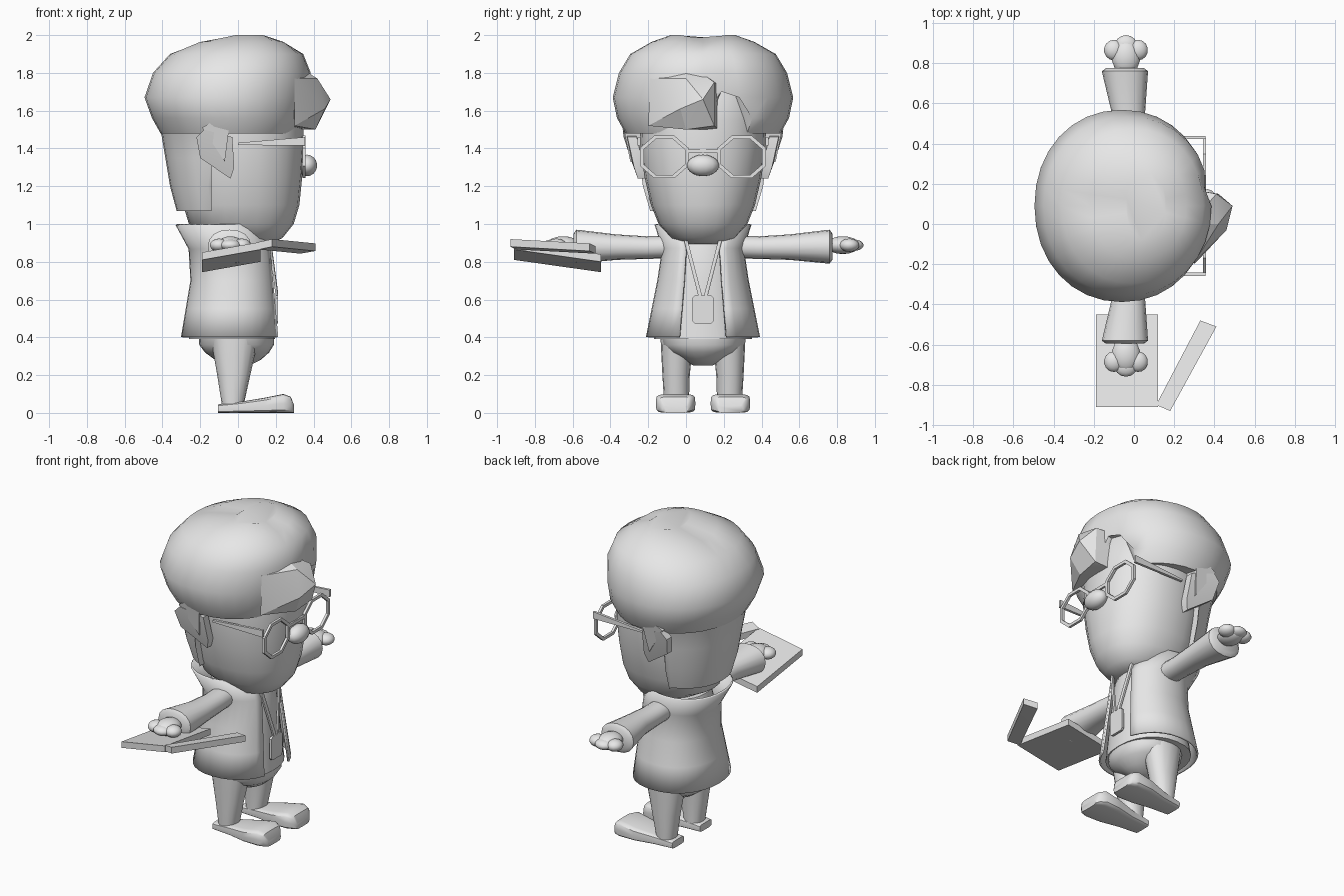
import bpy, bmesh, math
from mathutils import Matrix, Vector

if "Cube" in bpy.data.objects:
    bpy.data.objects.remove(bpy.data.objects["Cube"], do_unlink=True)

MID = 0.09          # the figure's own centre line in y; it looks towards +x
grey = bpy.data.materials.new("plain_grey")
grey.use_nodes = True
grey.diffuse_color = (0.8, 0.8, 0.8, 1)
grey.node_tree.nodes["Principled BSDF"].inputs["Base Color"].default_value = (0.8, 0.8, 0.8, 1)


def finish(name, bm, angle=40):
    bmesh.ops.recalc_face_normals(bm, faces=bm.faces[:])
    mesh = bpy.data.meshes.new(name)
    bm.to_mesh(mesh)
    bm.free()
    mesh.materials.append(grey)
    ob = bpy.data.objects.new(name, mesh)
    bpy.context.collection.objects.link(ob)
    bpy.ops.object.select_all(action='DESELECT')
    ob.select_set(True)
    bpy.context.view_layer.objects.active = ob
    bpy.ops.object.shade_smooth_by_angle(angle=math.radians(angle))
    return ob


def upright(t, a, b):
    return Vector((a, MID + b, t))


def loft(name, rings, put=upright, n=24, p=2.2, caps=True, edit=None, skip=(), angle=40):
    """Skin rings given as (position, a_min, a_max, b_min, b_max)."""
    bm = bmesh.new()
    rows = []
    for t, a0, a1, b0, b1 in rings:
        row = []
        for i in range(n):
            w = math.tau * i / n
            c, s = math.cos(w), math.sin(w)
            u = math.copysign(abs(c) ** (2 / p), c)
            v = math.copysign(abs(s) ** (2 / p), s)
            co = put(t, (a0 + a1) / 2 + u * (a1 - a0) / 2, (b0 + b1) / 2 + v * (b1 - b0) / 2)
            row.append(bm.verts.new(edit(co) if edit else co))
        rows.append(row)
    for low, high in zip(rows, rows[1:]):
        for i in range(n):
            if i not in skip:
                j = (i + 1) % n
                bm.faces.new((low[i], low[j], high[j], high[i]))
    if caps:
        bm.faces.new(rows[0][::-1])
        bm.faces.new(rows[-1])
    return finish(name, bm, angle)


def even(rings):
    return [(t, a0, a1, -h, h) for t, a0, a1, h in rings]


def hull(name, points, angle=25):
    bm = bmesh.new()
    for co in points:
        bm.verts.new(co)
    out = bmesh.ops.convex_hull(bm, input=bm.verts[:])
    loose = [v for v in bm.verts if not v.link_faces]
    bmesh.ops.delete(bm, geom=loose, context='VERTS')
    return finish(name, bm, angle)


def bar(name, start, end, ry, rz, rx=0.006):
    hull(name, [Vector(c) + Vector((i * rx, j * ry, k * rz)) for c in (start, end)
                for i in (-1, 1) for j in (-1, 1) for k in (-1, 1)])


def blob(name, centre, radii, u=14, v=9):
    bm = bmesh.new()
    bmesh.ops.create_uvsphere(bm, u_segments=u, v_segments=v, radius=1,
                              matrix=Matrix.Translation(centre) @ Matrix.Diagonal((*radii, 1)))
    finish(name, bm, 60)


# Head and nose
loft("head", even([(0.895, 0, 0.17, 0.09), (0.925, -0.12, 0.235, 0.17), (1.0, -0.26, 0.295, 0.235),
                   (1.1, -0.29, 0.325, 0.275), (1.25, -0.31, 0.34, 0.31), (1.4, -0.32, 0.35, 0.33),
                   (1.55, -0.32, 0.345, 0.335), (1.75, -0.3, 0.32, 0.32), (1.85, -0.2, 0.2, 0.2)]), angle=50)
blob("nose", (0.365, MID, 1.31), (0.055, 0.085, 0.057))


# Hair: cap with a raised notch in the fringe, nape, and forelock
def fringe_notch(co):
    if co.x > 0.22 and 0.14 < co.y < 0.28:
        co.z = max(co.z, 1.7)
        co.x = min(co.x, 0.35)
    return co


def crown_dip(co):
    co = fringe_notch(co)
    if co.z > 1.95:
        co.z -= 0.02 * max(0, 1 - abs(co.y - MID) / 0.12)
    return co


loft("hair_cap", even([(1.5, -0.3, 0.28, 0.3), (1.48, -0.41, 0.32, 0.41), (1.56, -0.455, 0.36, 0.455),
                       (1.67, -0.495, 0.375, 0.478), (1.8, -0.45, 0.385, 0.445), (1.9, -0.36, 0.345, 0.385),
                       (1.965, -0.22, 0.26, 0.27), (2.0, -0.04, 0.16, 0.17)]), n=32, p=2.1, edit=crown_dip, angle=50)


def behind_ears(co):
    co.x = min(co.x, -0.14)
    return co


loft("hair_nape", even([(1.07, -0.325, 0.32, 0.28), (1.2, -0.36, 0.335, 0.318), (1.35, -0.385, 0.35, 0.338),
                        (1.47, -0.405, 0.36, 0.36), (1.56, -0.43, 0.36, 0.39)]), n=32, edit=behind_ears)
hull("forelock", [(0.3, 0.17, 1.5), (0.3, 0.17, 1.74), (0.42, 0.15, 1.52), (0.41, 0.15, 1.75),
                  (0.49, 0.09, 1.66), (0.46, -0.03, 1.61), (0.41, 0, 1.5), (0.42, 0, 1.77),
                  (0.3, -0.2, 1.52), (0.3, -0.19, 1.77), (0.28, 0, 1.86)])

# Jacket with an open front, shirt and seat of the trousers
jacket = loft("jacket", even([(0.4, -0.29, 0.22, 0.29), (0.55, -0.265, 0.205, 0.26), (0.7, -0.24, 0.19, 0.23),
                              (0.87, -0.25, 0.175, 0.205), (1.0, -0.32, 0.13, 0.245)]),
              n=32, caps=False, skip=(30, 31, 0, 1))
rim = jacket.modifiers.new("cloth", 'SOLIDIFY')
rim.thickness = 0.012
loft("shirt", even([(0.39, -0.26, 0.195, 0.26), (0.7, -0.22, 0.175, 0.21),
                    (0.87, -0.22, 0.16, 0.185), (0.95, -0.2, 0.13, 0.17)]))
loft("trouser_seat", even([(0.25, -0.05, 0.06, 0.05), (0.28, -0.12, 0.12, 0.1), (0.32, -0.175, 0.165, 0.18),
                           (0.36, -0.205, 0.19, 0.215), (0.42, -0.21, 0.19, 0.225)]))

# Paired parts
for side, s in (("right", -1), ("left", 1)):
    def flip(t, a, b):
        return Vector((a, MID + s * b, t))

    def outward(t, a, b):
        return Vector((a, MID + s * t, b))

    def forward(t, a, b):
        return Vector((t, MID + s * a, b))

    loft(side + "_leg", [(0.04, -0.085, 0.03, 0.075, 0.205), (0.2, -0.11, 0.065, 0.07, 0.215),
                         (0.4, -0.145, 0.11, 0.05, 0.225)], flip, n=16)
    loft(side + "_shoe", [(-0.105, 0.08, 0.2, 0, 0.045), (0.02, 0.07, 0.215, 0, 0.06),
                          (0.14, 0.045, 0.245, 0, 0.08), (0.24, 0.04, 0.25, 0, 0.1),
                          (0.28, 0.06, 0.235, 0, 0.085), (0.297, 0.08, 0.21, 0, 0.04)], forward, n=16, p=5)
    loft(side + "_sleeve", [(0.12, -0.1, 0.04, 0.82, 0.94), (0.3, -0.1, 0.045, 0.815, 0.935),
                            (0.46, -0.11, 0.055, 0.81, 0.945), (0.67, -0.16, 0.07, 0.79, 0.97),
                            (0.685, -0.14, 0.05, 0.81, 0.95)], outward, n=16)
    # Hand: palm, knuckles and fingertips
    for part, x, d, r in (("palm", -0.04, 0.74, (0.072, 0.09, 0.047)),
                          ("thumb", 0.02, 0.775, (0.05, 0.052, 0.035)),
                          ("little_finger", -0.1, 0.775, (0.05, 0.052, 0.035)),
                          ("fingertips", -0.04, 0.8, (0.056, 0.05, 0.03))):
        blob(side + "_" + part, (x, MID + s * d, 0.888), r)
    # Ear and the lock of hair hanging over it
    ear = [(-0.22, 1.46, 0.42), (-0.18, 1.5, 0.425), (-0.03, 1.46, 0.4), (-0.02, 1.3, 0.365),
           (-0.04, 1.24, 0.345), (-0.2, 1.35, 0.385)]
    hull(side + "_ear", [(x, MID + s * d, z) for x, z, e in ear for d in (e, e - 0.05)])
    lock = [(-0.19, 1.51), (-0.07, 1.33), (-0.035, 1.6)]
    hull(side + "_sideburn", [(x, MID + s * d, z) for x, z in lock
                              for d in (0.33, 0.385 + (z - 1.33) * 0.2)])
    # Spectacles: octagonal rim and tapering arm
    bm = bmesh.new()
    loops = []
    for k, x in ((1, 0.342), (1, 0.358), (0.84, 0.358), (0.84, 0.342)):
        loops.append([bm.verts.new((x, MID + s * 0.205 + 0.14 * k * math.cos(w), 1.355 + 0.122 * k * math.sin(w)))
                      for w in (math.tau * (i + 0.5) / 8 for i in range(8))])
    for one, two in zip(loops, loops[1:] + loops[:1]):
        for i in range(8):
            j = (i + 1) % 8
            bm.faces.new((one[i], one[j], two[j], two[i]))
    finish(side + "_spectacle_rim", bm, 25)
    y = MID + s * 0.34
    hull(side + "_spectacle_arm", [(x, y + e, z) for e in (-0.008, 0.008)
                                   for x, z in ((0.355, 1.46), (0.355, 1.415), (0.0, 1.43), (0.0, 1.418))])
    bar(side + "_lanyard_strap", (0.168, MID + s * 0.09, 0.91), (0.207, MID + s * 0.015, 0.62), 0.007, 0.012)
bar("spectacle_bridge", (0.35, MID - 0.08, 1.385), (0.35, MID + 0.08, 1.385), 0.004, 0.01)

# Name badge with clipped corners
hull("badge", [(x, MID + i * y, 0.547 + j * z) for x in (0.198, 0.213) for i in (-1, 1) for j in (-1, 1)
               for y, z in ((0.055, 0.062), (0.043, 0.075))])

# Tablet held under the right hand, with its narrow folded-out edge
for name, base in (("tablet", [(0.12, -0.91, 0.865), (0.12, -0.45, 0.80),
                               (-0.19, -0.91, 0.81), (-0.19, -0.45, 0.745)]),
                   ("tablet_flap", [(0.11, -0.9, 0.865), (0.18, -0.93, 0.88),
                                    (0.41, -0.51, 0.857), (0.33, -0.48, 0.843)])):
    hull(name, [(x, y, z + h) for x, y, z in base for h in (0, 0.04)])
